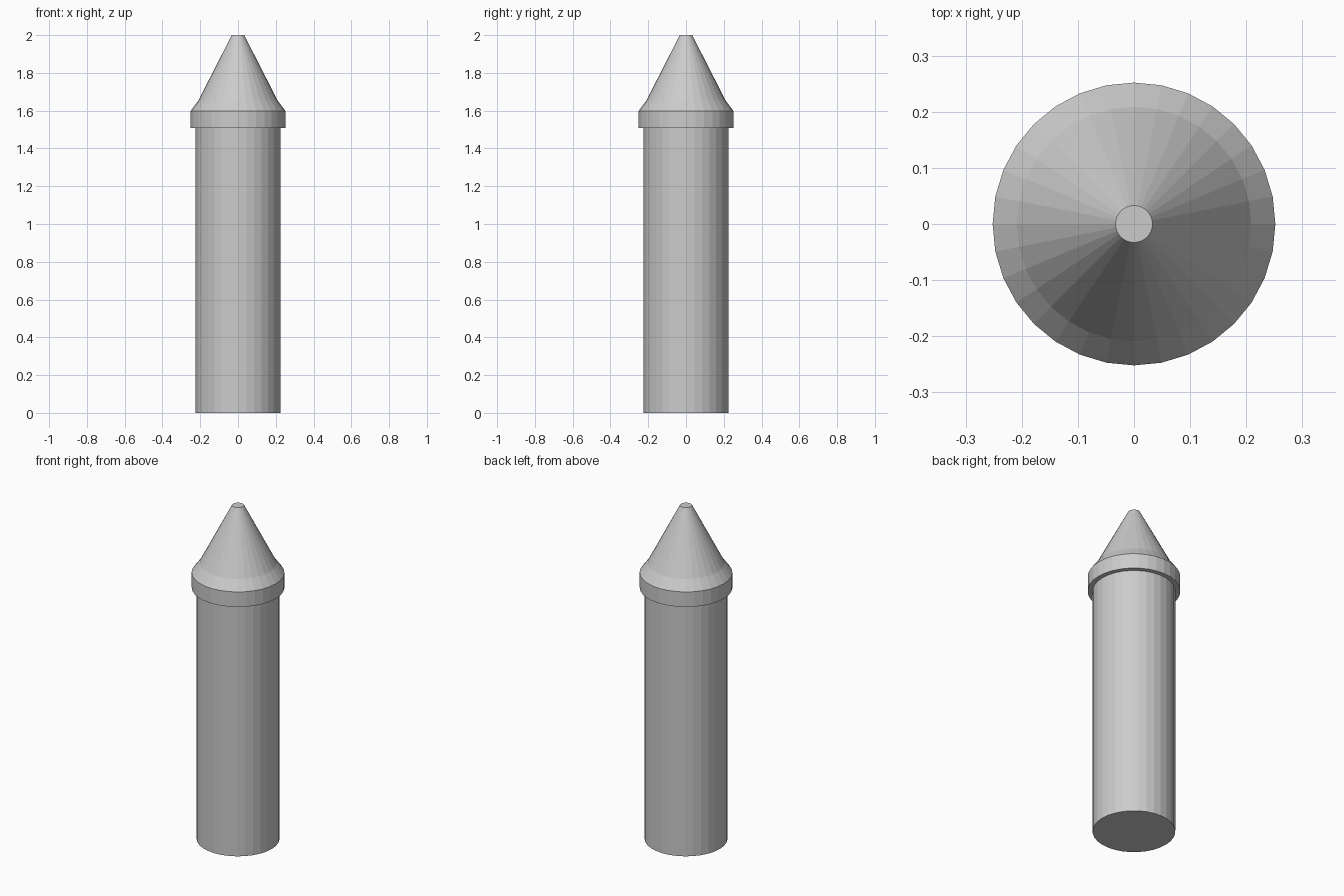
import bpy, bmesh
from math import cos, sin, tau

if "Cube" in bpy.data.objects:
    bpy.data.objects.remove(bpy.data.objects["Cube"])

SIDES = 32


def lathe(name, profile, cap_bottom=False, cap_top=False):
    """Revolve (radius, z) points around the z axis with flat facets."""
    bm = bmesh.new()
    rings = [[bm.verts.new((r * cos(tau * i / SIDES), r * sin(tau * i / SIDES), z))
              for i in range(SIDES)] for r, z in profile]
    for lower, upper in zip(rings, rings[1:]):
        for i in range(SIDES):
            j = (i + 1) % SIDES
            bm.faces.new((lower[i], lower[j], upper[j], upper[i]))
    if cap_bottom:
        bm.faces.new(rings[0][::-1])
    if cap_top:
        bm.faces.new(rings[-1])
    mesh = bpy.data.meshes.new(name)
    bm.to_mesh(mesh)
    bm.free()
    obj = bpy.data.objects.new(name, mesh)
    bpy.context.collection.objects.link(obj)
    return obj


# Straight round shaft
lathe("shaft", [(0.225, 0), (0.225, 1.507)], cap_bottom=True)

# Overhanging collar, sloped shoulder and blunt cone
lathe("pointed_cap", [(0.225, 1.507), (0.252, 1.507), (0.252, 1.597),
                      (0.209, 1.655), (0.033, 2.0)], cap_top=True)
